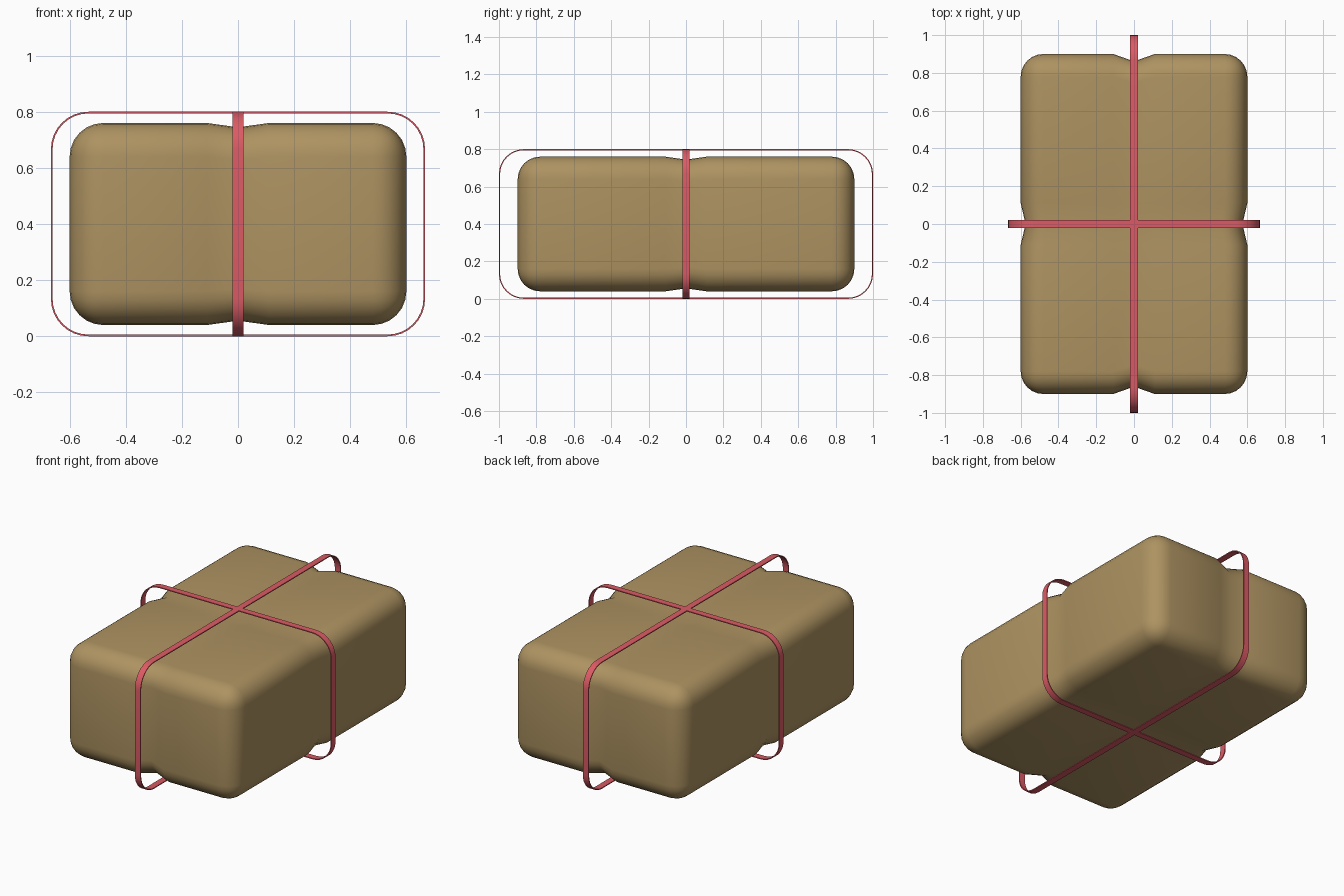
import bpy, bmesh, math
from mathutils import Vector

if "Cube" in bpy.data.objects:
    bpy.data.objects.remove(bpy.data.objects["Cube"])

HX, HY, HZ = 0.60, 0.90, 0.36   # half sizes of the bale
CZ = 0.40                       # centre height
R = 0.12                        # corner radius
PINCH = 0.957                   # how far the straps squeeze the bale
STRAP = 1 / 0.9                 # strap outline relative to the bale


def material(name, rgb):
    m = bpy.data.materials.new(name)
    m.diffuse_color = (*rgb, 1)
    m.use_nodes = True
    m.node_tree.nodes["Principled BSDF"].inputs["Base Color"].default_value = m.diffuse_color
    return m


def finish(bm, name, mat):
    bmesh.ops.recalc_face_normals(bm, faces=bm.faces)
    mesh = bpy.data.meshes.new(name)
    bm.to_mesh(mesh)
    bm.free()
    mesh.materials.append(mat)
    ob = bpy.data.objects.new(name, mesh)
    ob.location.z = CZ
    bpy.context.collection.objects.link(ob)
    bpy.ops.object.select_all(action='DESELECT')
    ob.select_set(True)
    bpy.context.view_layer.objects.active = ob
    bpy.ops.object.shade_smooth_by_angle(angle=math.radians(40))
    return ob


cloth = material("tan_cloth", (0.42, 0.29, 0.12))
red = material("red_strap", (0.72, 0.105, 0.13))

# Bale: rounded block, cut across the middle and squeezed under each strap
bm = bmesh.new()
bmesh.ops.create_cube(bm, size=2)
bmesh.ops.scale(bm, vec=(HX, HY, HZ), verts=bm.verts)
bmesh.ops.bevel(bm, geom=bm.edges[:], offset=R, segments=6, profile=0.5, affect='EDGES')
for axis in range(2):
    for d in (-0.11, 0, 0.11):
        p = Vector((0, 0, 0))
        p[axis] = d
        n = Vector((0, 0, 0))
        n[axis] = 1
        bmesh.ops.bisect_plane(bm, geom=bm.verts[:] + bm.edges[:] + bm.faces[:],
                               plane_co=p, plane_no=n, dist=1e-5)
for v in bm.verts:
    on_x, on_y = abs(v.co.x) < 1e-4, abs(v.co.y) < 1e-4
    if on_x or on_y:
        v.co.z *= PINCH
    if on_x:
        v.co.y *= PINCH
    if on_y:
        v.co.x *= PINCH
finish(bm, "bale", cloth)


# Straps: thin flat bands following a rounded rectangle
def strap(name, half, axis, width=0.04, thick=0.006, steps=8):
    hz, r = HZ * STRAP, R * STRAP
    bm = bmesh.new()
    rings = []
    for k, (sx, sz) in enumerate(((1, 1), (-1, 1), (-1, -1), (1, -1))):
        for i in range(steps + 1):
            a = math.pi / 2 * (k + i / steps)
            ring = []
            for w, t in ((-1, 0), (1, 0), (1, thick), (-1, thick)):
                u = sx * (half - r) + (r - t) * math.cos(a)
                z = sz * (hz - r) + (r - t) * math.sin(a)
                w *= width / 2
                ring.append(bm.verts.new((w, u, z) if axis == 'Y' else (u, w, z)))
            rings.append(ring)
    for a, b in zip(rings, rings[1:] + rings[:1]):
        for j in range(4):
            bm.faces.new((a[j], a[(j + 1) % 4], b[(j + 1) % 4], b[j]))
    return finish(bm, name, red)


strap("long_strap", HY * STRAP, 'Y')
strap("cross_strap", HX * STRAP, 'X')
